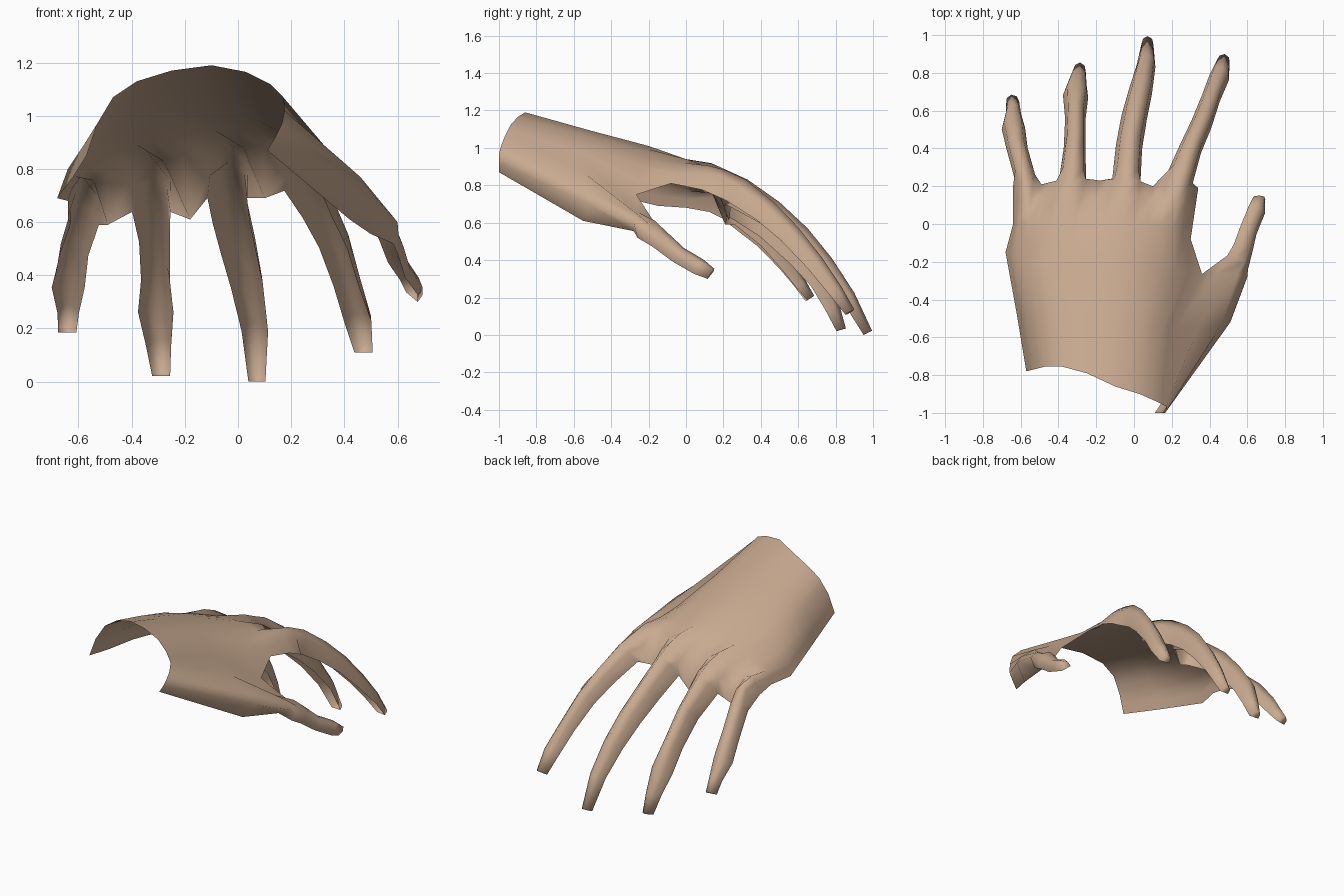
import bpy
import bmesh
from mathutils import Vector

cube = bpy.data.objects.get("Cube")
if cube:
    bpy.data.objects.remove(cube, do_unlink=True)

# One skin colour for the whole shell
skin_colour = (0.58, 0.40, 0.28, 1.0)
skin = bpy.data.materials.new("warm skin")
skin.use_nodes = True
skin.diffuse_color = skin_colour
shader = skin.node_tree.nodes["Principled BSDF"]
shader.inputs["Base Color"].default_value = skin_colour
shader.inputs["Roughness"].default_value = 0.8

bm = bmesh.new()


def add_row(points):
    return [bm.verts.new(point) for point in points]


def skin_between(back, front):
    """Fill one strip of quads between two rows of vertices."""
    for j in range(len(back) - 1):
        bm.faces.new((back[j], back[j + 1], front[j + 1], front[j]))


def refine(points):
    """Insert a midpoint between each pair of section points."""
    points = [Vector(p) for p in points]
    result = [points[0]]
    for a, b in zip(points, points[1:]):
        result += [(a + b) / 2, b]
    return result


def half_tube(row, stations, up_hint, root_depth, tip_depth):
    """Continue an open row of vertices as a half tube with a closed tip."""
    centres = [Vector(s[:3]) for s in stations]
    arc = [(-1, -1), (-0.75, -0.32), (0, 0), (0.75, -0.32), (1, -1)]
    last = len(stations) - 1
    for i, station in enumerate(stations):
        tangent = (centres[min(i + 1, last)] - centres[max(i - 1, 0)]).normalized()
        up = up_hint - tangent * up_hint.dot(tangent)
        up.normalize()
        across = tangent.cross(up)
        depth = root_depth + (tip_depth - root_depth) * i / last
        ring = add_row(centres[i] + across * (station[3] * a) + up * (depth * b)
                       for a, b in arc)
        skin_between(row, ring)
        row = ring
    bm.faces.new(row)


# Back of the hand: sections from the wrist forward, outer edge to thumb side
wrist = [(-0.57, -0.78, 0.85), (-0.53, -0.77, 0.97), (-0.47, -0.755, 1.07),
         (-0.38, -0.755, 1.13), (-0.25, -0.79, 1.17), (-0.1, -0.86, 1.19),
         (0.03, -0.9, 1.165), (0.12, -0.94, 1.12), (0.17, -0.965, 1.07)]
middle = [(-0.62, -0.48, 0.77), (-0.58, -0.48, 0.89), (-0.5, -0.48, 1.0),
          (-0.4, -0.48, 1.05), (-0.25, -0.5, 1.08), (-0.08, -0.52, 1.095),
          (0.05, -0.53, 1.07), (0.15, -0.54, 1.01), (0.22, -0.55, 0.94)]
thumb_web = [(-0.68, -0.15, 0.69), (-0.64, -0.17, 0.8), (-0.55, -0.2, 0.89),
             (-0.42, -0.2, 0.96), (-0.25, -0.2, 1.0), (-0.08, -0.2, 1.01),
             (0.08, -0.22, 0.98), (0.22, -0.24, 0.9), (0.36, -0.265, 0.75)]
knuckle = [(-0.64, 0.0, 0.68), (-0.61, 0.0, 0.77), (-0.51, 0.0, 0.84),
           (-0.38, 0.0, 0.89), (-0.25, 0.0, 0.92), (-0.08, 0.0, 0.94),
           (0.08, 0.0, 0.94), (0.21, -0.02, 0.9), (0.3, -0.08, 0.81)]

# Finger roots: webs dip between the raised tops of the four fingers
webs = [(-0.64, 0.2, 0.62), (-0.49, 0.21, 0.59), (-0.18, 0.23, 0.61),
        (0.1, 0.2, 0.69), (0.34, 0.19, 0.73)]
roots = [(-0.575, 0.21, 0.755), (-0.33, 0.22, 0.84),
         (-0.03, 0.22, 0.88), (0.235, 0.2, 0.885)]
root_row = [Vector(webs[0])]
for i, top in enumerate(roots):
    top, left, right = Vector(top), Vector(webs[i]), Vector(webs[i + 1])
    lift = Vector((0, 0.015, 0.03))
    root_row += [(left + top) / 2 + lift, top, (top + right) / 2 + lift, right]

# Row between the knuckles and the webs keeps the webs short and steep
knuckle_row = refine(knuckle)
valley_row = []
for j, (a, b) in enumerate(zip(knuckle_row, root_row)):
    inner_web = j % 4 == 0 and 0 < j < 16
    valley_row.append(a.lerp(b, 0.62) + Vector((0, 0, 0.11 if inner_web else 0.015)))

sections = [refine(wrist), refine(middle), refine(thumb_web),
            knuckle_row, valley_row, root_row]
rows = [add_row(section) for section in sections]
for back, front in zip(rows, rows[1:]):
    skin_between(back, front)

# Fingers: depth at the root, then centre of the top line and half width
fingers = [
    (0.11, [(-0.595, 0.32, 0.67, 0.055), (-0.63, 0.46, 0.54, 0.055),
            (-0.643, 0.57, 0.4, 0.062), (-0.642, 0.64, 0.29, 0.04),
            (-0.65, 0.685, 0.21, 0.035)]),
    (0.17, [(-0.32, 0.33, 0.77, 0.072), (-0.31, 0.5, 0.63, 0.058),
            (-0.307, 0.65, 0.46, 0.054), (-0.3, 0.76, 0.31, 0.067),
            (-0.288, 0.82, 0.16, 0.048), (-0.285, 0.855, 0.035, 0.034)]),
    (0.17, [(-0.03, 0.33, 0.83, 0.075), (-0.012, 0.5, 0.71, 0.07),
            (0.02, 0.65, 0.57, 0.068), (0.05, 0.78, 0.41, 0.062),
            (0.07, 0.9, 0.225, 0.05), (0.072, 0.995, 0.022, 0.032)]),
    (0.14, [(0.272, 0.32, 0.83, 0.073), (0.328, 0.47, 0.71, 0.06),
            (0.385, 0.6, 0.575, 0.056), (0.43, 0.73, 0.41, 0.05),
            (0.467, 0.83, 0.26, 0.053), (0.48, 0.9, 0.135, 0.035)]),
]
for i, (root_depth, stations) in enumerate(fingers):
    half_tube(rows[-1][4 * i:4 * i + 5], stations, Vector((0, 0, 1)), root_depth, 0.05)

# Thumb side: a wall hanging from the inner edge, then a half tube
thumb_wall = [
    [(0.175, -0.985, 1.02), (0.165, -1.0, 0.97), (0.14, -1.0, 0.92), (0.11, -1.0, 0.87)],
    [(0.34, -0.55, 0.87), (0.46, -0.54, 0.77), (0.51, -0.52, 0.7), (0.42, -0.55, 0.61)],
    [(0.43, -0.265, 0.66), (0.55, -0.265, 0.65), (0.6, -0.28, 0.6), (0.5, -0.28, 0.555)],
]
thumb_rows = [[row[-1]] + add_row(points) for row, points in zip(rows, thumb_wall)]
for back, front in zip(thumb_rows, thumb_rows[1:]):
    skin_between(back, front)
thumb = [(0.585, -0.2, 0.595, 0.075), (0.61, -0.13, 0.54, 0.062),
         (0.637, -0.03, 0.455, 0.052), (0.68, 0.08, 0.39, 0.052),
         (0.69, 0.145, 0.35, 0.032)]
half_tube(thumb_rows[-1], thumb, Vector((0.6, -0.1, 0.8)), 0.06, 0.05)

# Finished hand shell
mesh = bpy.data.meshes.new("hand_shell")
bm.to_mesh(mesh)
bm.free()
mesh.materials.append(skin)
hand = bpy.data.objects.new("hand_shell", mesh)
bpy.context.collection.objects.link(hand)
for polygon in mesh.polygons:
    polygon.use_smooth = True
